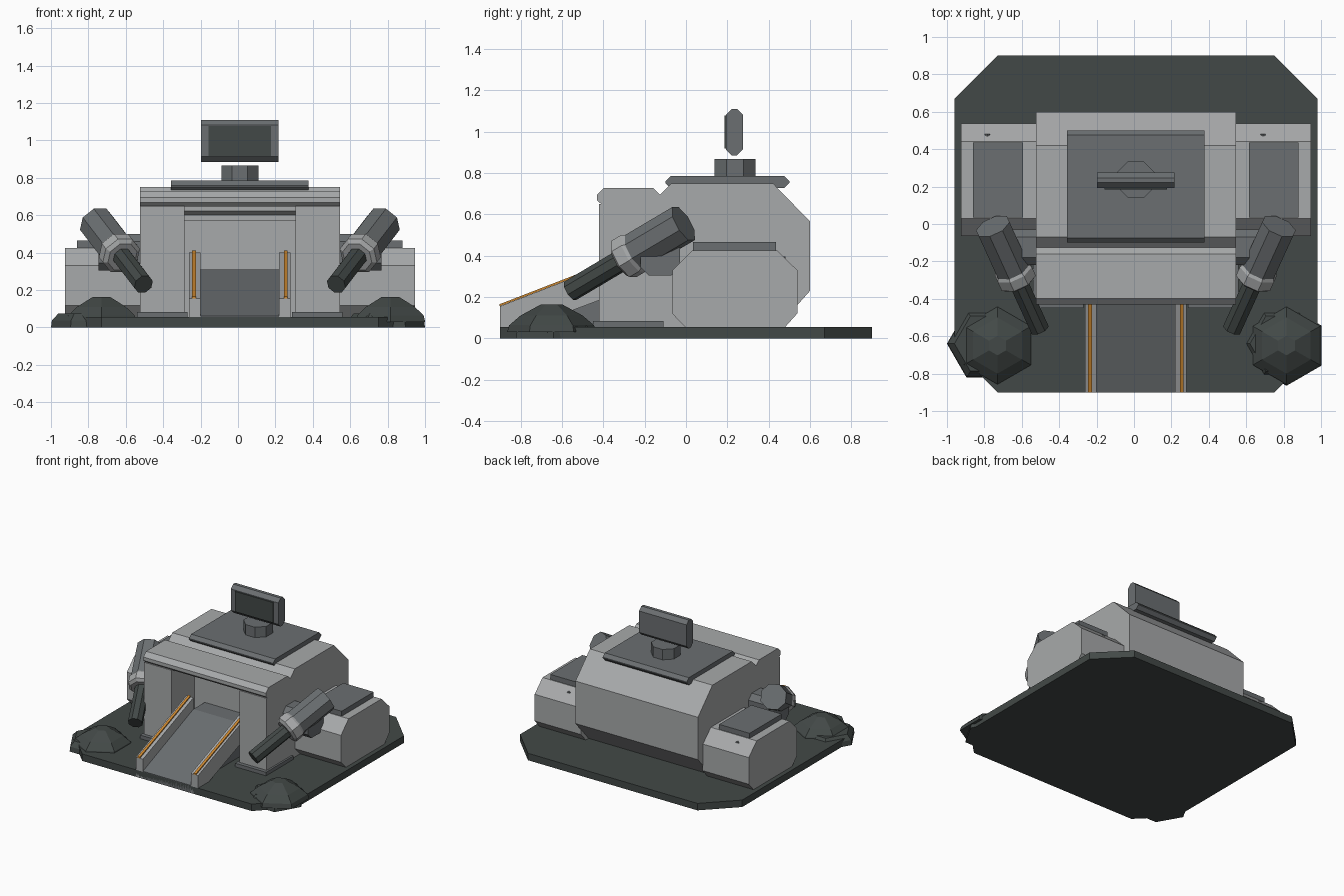
import bpy, bmesh, math
from mathutils import Vector

if "Cube" in bpy.data.objects:
    bpy.data.objects.remove(bpy.data.objects["Cube"])

CX = 0.01  # symmetry plane of the building


def material(name, rgb):
    m = bpy.data.materials.new(name)
    m.diffuse_color = (*rgb, 1)
    m.use_nodes = True
    m.node_tree.nodes["Principled BSDF"].inputs["Base Color"].default_value = m.diffuse_color
    return m


LIGHT = material("light_grey", (0.39, 0.40, 0.405))
MID = material("mid_grey", (0.145, 0.158, 0.165))
DARK = material("dark_green_grey", (0.055, 0.066, 0.063))
ORANGE = material("orange", (0.62, 0.25, 0.03))


def finish(name, bm, mat):
    bmesh.ops.recalc_face_normals(bm, faces=bm.faces)
    me = bpy.data.meshes.new(name)
    bm.to_mesh(me)
    bm.free()
    me.materials.append(mat)
    ob = bpy.data.objects.new(name, me)
    bpy.context.collection.objects.link(ob)
    return ob


def loft(name, rings, mat):
    """Skin a list of equal-length point loops and cap both ends."""
    bm = bmesh.new()
    loops = [[bm.verts.new(p) for p in r] for r in rings]
    n = len(loops[0])
    for a, b in zip(loops, loops[1:]):
        for i in range(n):
            j = (i + 1) % n
            bm.faces.new((a[i], a[j], b[j], b[i]))
    bm.faces.new(loops[0])
    bm.faces.new(loops[-1])
    return finish(name, bm, mat)


def prism(name, profile, x0, x1, mat):
    """Extrude a (y, z) profile along x."""
    return loft(name, [[(x, y, z) for y, z in profile] for x in (x0, x1)], mat)


def box(name, x0, x1, y0, y1, z0, z1, mat):
    return prism(name, [(y0, z0), (y1, z0), (y1, z1), (y0, z1)], x0, x1, mat)


def chamfered(y0, y1, z0, z1, c):
    return [(y0 + c, z0), (y1 - c, z0), (y1, z0 + c), (y1, z1 - c),
            (y1 - c, z1), (y0 + c, z1), (y0, z1 - c), (y0, z0 + c)]


def turned(name, p0, p1, rings, n, mat, phase=0.0):
    """Faceted turned part along p0 -> p1; rings are (fraction, radius)."""
    p0, p1 = Vector(p0), Vector(p1)
    d = p1 - p0
    q = d.to_track_quat('Z', 'Y')
    loops = []
    for t, r in rings:
        loops.append([p0 + d * t + q @ Vector((r * math.cos(a), r * math.sin(a), 0))
                      for a in (phase + math.tau * i / n for i in range(n))])
    return loft(name, loops, mat)


# Ground slab with cut corners
w, h, c = 0.97, 0.9, 0.23
outline = [(-w, -h + c), (-w + c, -h), (w - c, -h), (w, -h + c),
           (w, h - c), (w - c, h), (-w + c, h), (-w, h - c)]
loft("ground_slab", [[(x + CX, y, z) for x, y in outline] for z in (0, 0.055)], DARK)

# Main hall
prism("main_hall", [(-0.13, 0.05), (0.44, 0.05), (0.6, 0.23), (0.6, 0.565), (0.42, 0.75),
                    (-0.07, 0.75), (-0.13, 0.69)], CX - 0.535, CX + 0.535, LIGHT)

# Gate: lintel, inner lintel, two pillars with foot plates
prism("gate_lintel", [(-0.12, 0.65), (-0.12, 0.69), (-0.16, 0.728), (-0.397, 0.728),
                      (-0.43, 0.695), (-0.43, 0.668), (-0.408, 0.647), (-0.16, 0.647)],
      CX - 0.535, CX + 0.535, LIGHT)
prism("inner_lintel", [(-0.12, 0.57), (-0.2, 0.57), (-0.2, 0.60), (-0.23, 0.622),
                       (-0.23, 0.65), (-0.12, 0.65)], CX - 0.30, CX + 0.30, LIGHT)
for side, s in (("left", -1), ("right", 1)):
    box(f"{side}_pillar", CX + s * 0.297, CX + s * 0.535, -0.42, -0.12, 0.05, 0.65, LIGHT)
    box(f"{side}_foot_plate", CX + s * 0.28, CX + s * 0.55, -0.45, -0.11, 0.05, 0.083, MID)

# Entry ramp with striped side rails
prism("ramp", [(-0.9, 0.004), (-0.9, 0.06), (-0.27, 0.31), (-0.12, 0.31), (-0.12, 0.004)],
      CX - 0.21, CX + 0.21, MID)
for side, s in (("left", -1), ("right", 1)):
    prism(f"{side}_rail", [(-0.9, 0.004), (-0.9, 0.155), (-0.27, 0.40), (-0.27, 0.24)],
          CX + s * 0.21, CX + s * 0.272, LIGHT)
    prism(f"{side}_rail_stripe", [(-0.902, 0.155), (-0.902, 0.165), (-0.27, 0.41), (-0.27, 0.40)],
          CX + s * 0.235, CX + s * 0.255, ORANGE)

# Roof plate, sensor post and display board
prism("roof_plate", chamfered(-0.1, 0.5, 0.727, 0.785, 0.025), CX - 0.367, CX + 0.367, MID)
turned("sensor_post", (CX, 0.237, 0.78), (CX, 0.237, 0.867), [(0, 0.107), (1, 0.107)],
       8, MID, math.pi / 8)
prism("display_board", chamfered(0.193, 0.275, 0.885, 1.11, 0.028), CX - 0.207, CX + 0.207, MID)
box("display_screen", CX - 0.167, CX + 0.167, 0.185, 0.194, 0.917, 1.077, DARK)

# Side pods with top plates and small vents
for side, s in (("left", -1), ("right", 1)):
    prism(f"{side}_pod", [(0.0, 0.05), (0.475, 0.05), (0.538, 0.12), (0.538, 0.33), (0.44, 0.425),
                          (0.03, 0.425), (-0.065, 0.33), (-0.065, 0.118)],
          CX + s * 0.53, CX + s * 0.935, LIGHT)
    box(f"{side}_pod_plate", CX + s * 0.737 - 0.133, CX + s * 0.737 + 0.133,
        0.035, 0.435, 0.42, 0.465, MID)
    vx = CX + s * 0.737 - 0.057
    turned(f"{side}_pod_vent", (vx, 0.42, 0.38), (vx, 0.48, 0.38), [(0, 0.017), (1, 0.017)], 8, MID)

# Guns: mount, housing, collar and barrel
for side, s in (("left", -1), ("right", 1)):
    prism(f"{side}_gun_mount", chamfered(-0.22, -0.03, 0.305, 0.50, 0.04),
          CX + s * 0.53, CX + s * 0.757, MID)
    tip, end = (CX + s * 0.515, -0.56, 0.23), (CX + s * 0.765, -0.012, 0.555)
    turned(f"{side}_gun_barrel", tip, end, [(0, 0.054), (0.55, 0.054)], 8, DARK, math.pi / 8)
    turned(f"{side}_gun_collar", tip, end, [(0.45, 0.085), (0.475, 0.108), (0.56, 0.108), (0.6, 0.09)],
           8, LIGHT, math.pi / 8)
    turned(f"{side}_gun_housing", tip, end, [(0.56, 0.098), (1, 0.098)], 8, MID, math.pi / 8)

# Faceted mounds on skirts at the front corners
for side, x, edge in (("left", -0.73, -1.0), ("right", 0.815, 1.0)):
    sx = edge * 0.79
    turned(f"{side}_mound_skirt", (sx, -0.64, 0), (sx, -0.64, 0.075),
           [(0, 0.21), (0.5, 0.205), (1, 0.17)], 6, DARK, 0)
    turned(f"{side}_mound", (x, -0.65, 0.03), (x, -0.65, 0.164),
           [(0, 0.215), (0.25, 0.205), (0.6, 0.15), (1, 0.052)], 6, DARK, math.pi / 6)
